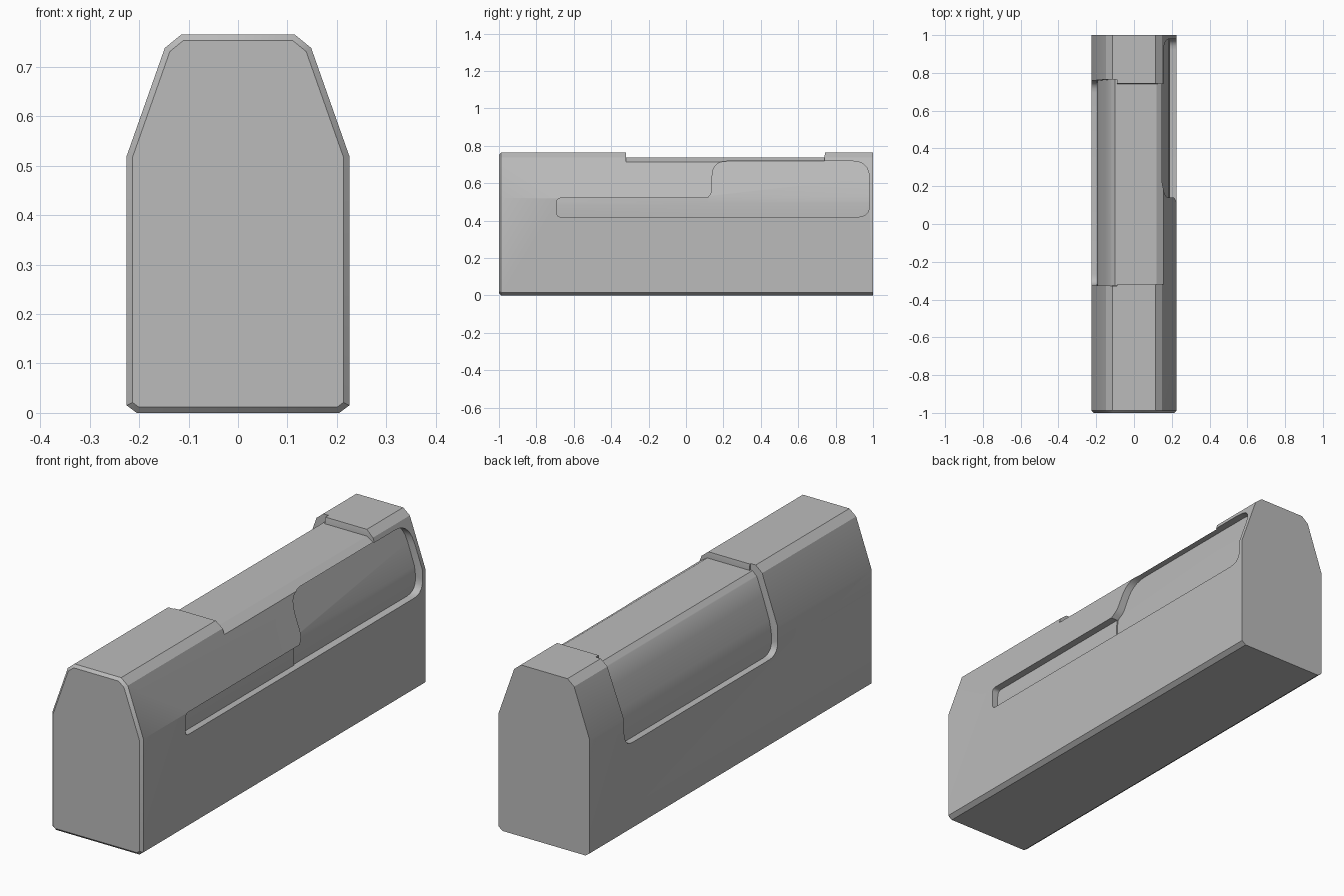
import bpy
import bmesh
from mathutils import Vector

if "Cube" in bpy.data.objects:
    bpy.data.objects.remove(bpy.data.objects["Cube"], do_unlink=True)

steel = bpy.data.materials.new("grey steel")
steel.use_nodes = True
grey = (0.5, 0.5, 0.5, 1)
steel.diffuse_color = grey
steel.node_tree.nodes["Principled BSDF"].inputs["Base Color"].default_value = grey


def rounded(points, steps=5):
    """Replace each (u, v, radius) corner by a short curve."""
    out = []
    n = len(points)
    for i, (u, v, r) in enumerate(points):
        p = Vector((u, v))
        if r == 0:
            out.append((u, v))
            continue
        a = p + (Vector(points[i - 1][:2]) - p).normalized() * r
        b = p + (Vector(points[(i + 1) % n][:2]) - p).normalized() * r
        for k in range(steps + 1):
            t = k / steps
            q = a * (1 - t) ** 2 + p * 2 * t * (1 - t) + b * t * t
            out.append((q.x, q.y))
    return out


def prism(name, outline, axis, start, end, front_bevel=0):
    """Extrude an outline along x (yz outline) or y (xz outline)."""
    bm = bmesh.new()
    place = (lambda p: (start, *p)) if axis == "x" else (lambda p: (p[0], start, p[1]))
    face = bm.faces.new([bm.verts.new(place(p)) for p in outline])
    step = (end - start, 0, 0) if axis == "x" else (0, end - start, 0)
    rim = list(face.edges)
    new = bmesh.ops.extrude_face_region(bm, geom=[face], use_keep_orig=True)
    bmesh.ops.translate(bm, vec=step,
                        verts=[g for g in new["geom"] if isinstance(g, bmesh.types.BMVert)])
    bmesh.ops.recalc_face_normals(bm, faces=bm.faces)
    if front_bevel:
        bmesh.ops.bevel(bm, geom=rim, offset=front_bevel, segments=1,
                        affect="EDGES", profile=0.5)
    mesh = bpy.data.meshes.new(name)
    bm.to_mesh(mesh)
    bm.free()
    mesh.materials.append(steel)
    obj = bpy.data.objects.new(name, mesh)
    bpy.context.collection.objects.link(obj)
    return obj


def cut(target, cutter):
    """Subtract the cutter and delete it."""
    cutter.hide_render = True
    mod = target.modifiers.new("cut", "BOOLEAN")
    mod.operation = "DIFFERENCE"
    mod.solver = "EXACT"
    mod.object = cutter
    bpy.context.view_layer.objects.active = target
    bpy.ops.object.modifier_apply(modifier=mod.name)
    bpy.data.objects.remove(cutter, do_unlink=True)


def carve(target, outline, x_range, floor_profile):
    """Sink an outline into the target down to a floor of constant section."""
    cutter = prism("pocket_cutter", outline, "x", *x_range)
    cut(cutter, prism("pocket_floor", floor_profile, "y", -1.5, 1.5))
    cut(target, cutter)


# Long body with sloping shoulders and chamfered edges
half = [(0.205, 0), (0.225, 0.015), (0.225, 0.52), (0.148, 0.738), (0.115, 0.765)]
section = half + [(-x, z) for x, z in reversed(half)]
body = prism("slide_body", section, "y", -1, 1, front_bevel=0.012)

# Lowered top between the front and rear blocks
top_gap = rounded([(-0.32, 0.68, 0), (0.74, 0.68, 0), (0.74, 0.74, 0),
                   (0.765, 0.9, 0), (-0.335, 0.9, 0), (-0.32, 0.75, 0)])
carve(body, top_gap, (-0.4, 0.4),
      [(-0.5, 0.2), (0.5, 0.2), (0.157, 0.713), (0.118, 0.737), (-0.5, 0.737)])

# Wide pocket on the right-hand side, open at the top
side_pocket = rounded([(-0.325, 0.395, 0.06), (0.755, 0.395, 0.06),
                       (0.765, 0.72, 0), (0.765, 0.9, 0),
                       (-0.335, 0.9, 0), (-0.325, 0.72, 0)])
carve(body, side_pocket, (-0.09, -0.4),
      [(0.3, 0.2), (0.3, 0.737), (-0.1, 0.737), (-0.122, 0.717),
       (-0.15, 0.64), (-0.183, 0.54), (-0.193, 0.49), (-0.195, 0.44), (-0.195, 0.2)])


# Slot and rounded port on the left-hand side
def inset_floor(depth):
    return [(-0.3, 0.2), (0.225 - depth, 0.2), (0.225 - depth, 0.49),
            (0.22 - depth, 0.53), (0.15 - depth, 0.735), (0.15 - depth, 0.9), (-0.3, 0.9)]


slot = rounded([(-0.69, 0.42, 0.02), (0.13, 0.42, 0), (0.13, 0.52, 0), (-0.69, 0.52, 0.02)])
carve(body, slot, (0.05, 0.4), inset_floor(0.03))
port = rounded([(0.115, 0.42, 0), (0.98, 0.42, 0.06), (0.98, 0.718, 0.09),
                (0.14, 0.718, 0.08), (0.14, 0.55, 0.02), (0.115, 0.52, 0)])
carve(body, port, (0.05, 0.4), inset_floor(0.035))

# Smooth shading with sharp edges kept
bpy.ops.object.select_all(action="DESELECT")
body.select_set(True)
bpy.context.view_layer.objects.active = body
bpy.ops.object.shade_smooth_by_angle(angle=0.5)
